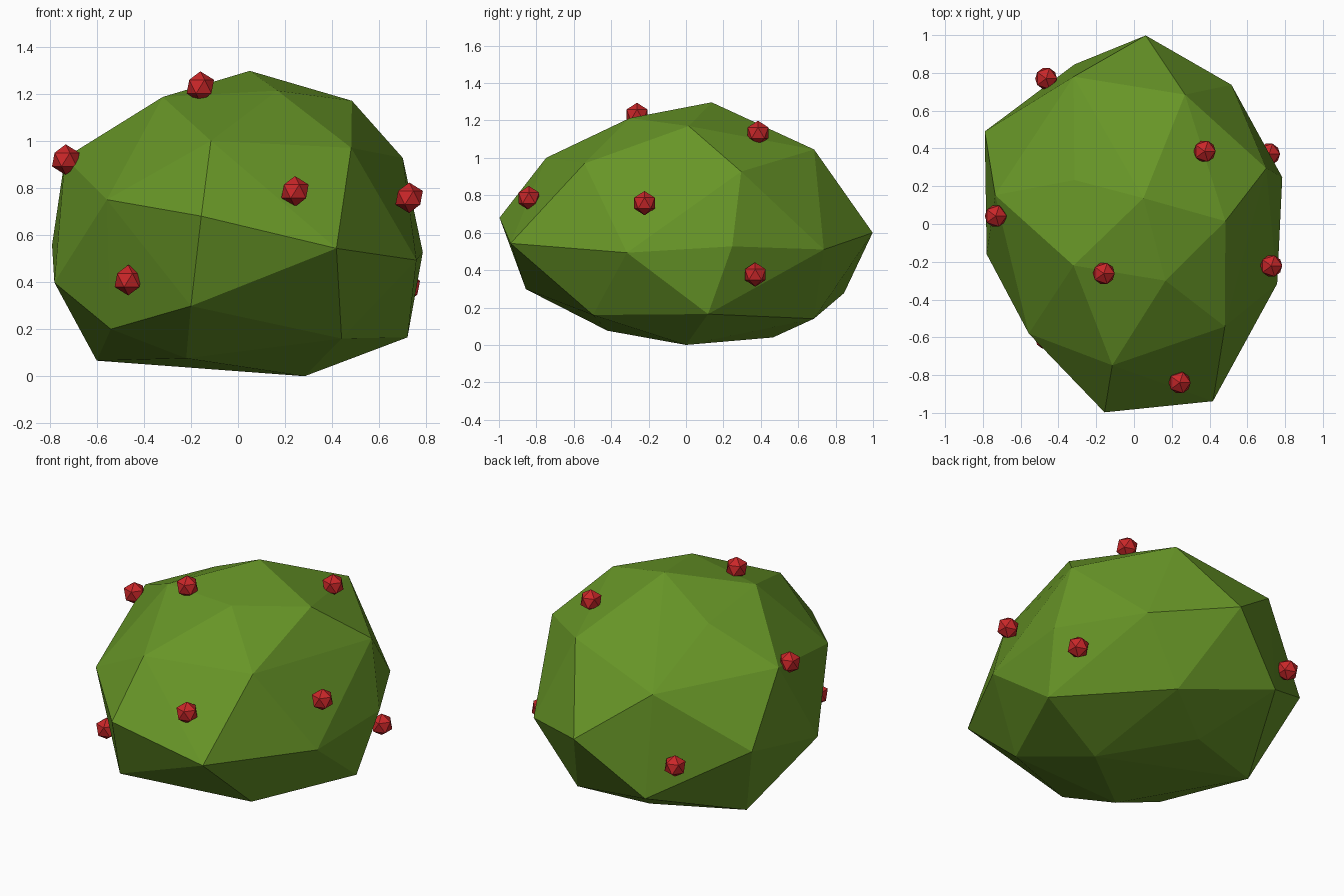
import bpy, bmesh
from mathutils import Vector


def material(name, rgb):
    m = bpy.data.materials.new(name)
    m.diffuse_color = (*rgb, 1)
    return m


leaf_green = material("leaf green", (0.135, 0.30, 0.020))
berry_red = material("berry red", (0.59, 0.020, 0.022))


def add_object(name, bm, mat):
    mesh = bpy.data.meshes.new(name)
    bm.to_mesh(mesh)
    bm.free()
    mesh.materials.append(mat)
    obj = bpy.data.objects.new(name, mesh)
    bpy.context.collection.objects.link(obj)
    return obj


# Bush: faceted hull around its corner points, from crown to underside
crown = [(.05, .137, 1.297), (-.315, .233, 1.12), (.484, .015, 1.17), (-.32, -.22, 1.186),
         (.167, -.3, 1.213), (-.115, -.748, 1.0), (.481, -.543, .97), (.27, .685, 1.045)]
middle = [(.062, .998, .6), (.516, .737, .51), (-.32, .78, .892), (-.79, .49, .557),
          (-.735, .153, .928), (-.78, -.16, .398), (-.557, -.58, .75), (-.156, -.997, .68),
          (.418, -.938, .543), (.758, -.316, .493), (.785, .247, .527), (.70, .295, .927)]
underside = [(-.315, .845, .277), (-.2, -.856, .298), (.44, -.497, .16), (.72, .118, .165),
             (.283, 0, 0), (-.22, -.42, .076), (-.54, -.42, .2), (-.6, .27, .066),
             (-.08, .465, .04), (.256, .684, .14)]
bm = bmesh.new()
for p in crown + middle + underside:
    bm.verts.new(p)
bmesh.ops.convex_hull(bm, input=bm.verts)
bmesh.ops.recalc_face_normals(bm, faces=bm.faces)
add_object("bush", bm, leaf_green)

# Berries: small icosahedra sitting half in the foliage
berries = [(-.732, .042, .92), (-.16, -.262, 1.23), (.242, -.84, .785), (.727, -.222, .758),
           (-.466, -.605, .408), (.374, .385, 1.134), (.715, .37, .376), (-.465, .77, .49)]
for i, p in enumerate(berries, 1):
    bm = bmesh.new()
    bmesh.ops.create_icosphere(bm, subdivisions=1, radius=.065)
    add_object(f"berry_{i}", bm, berry_red).location = Vector(p)
